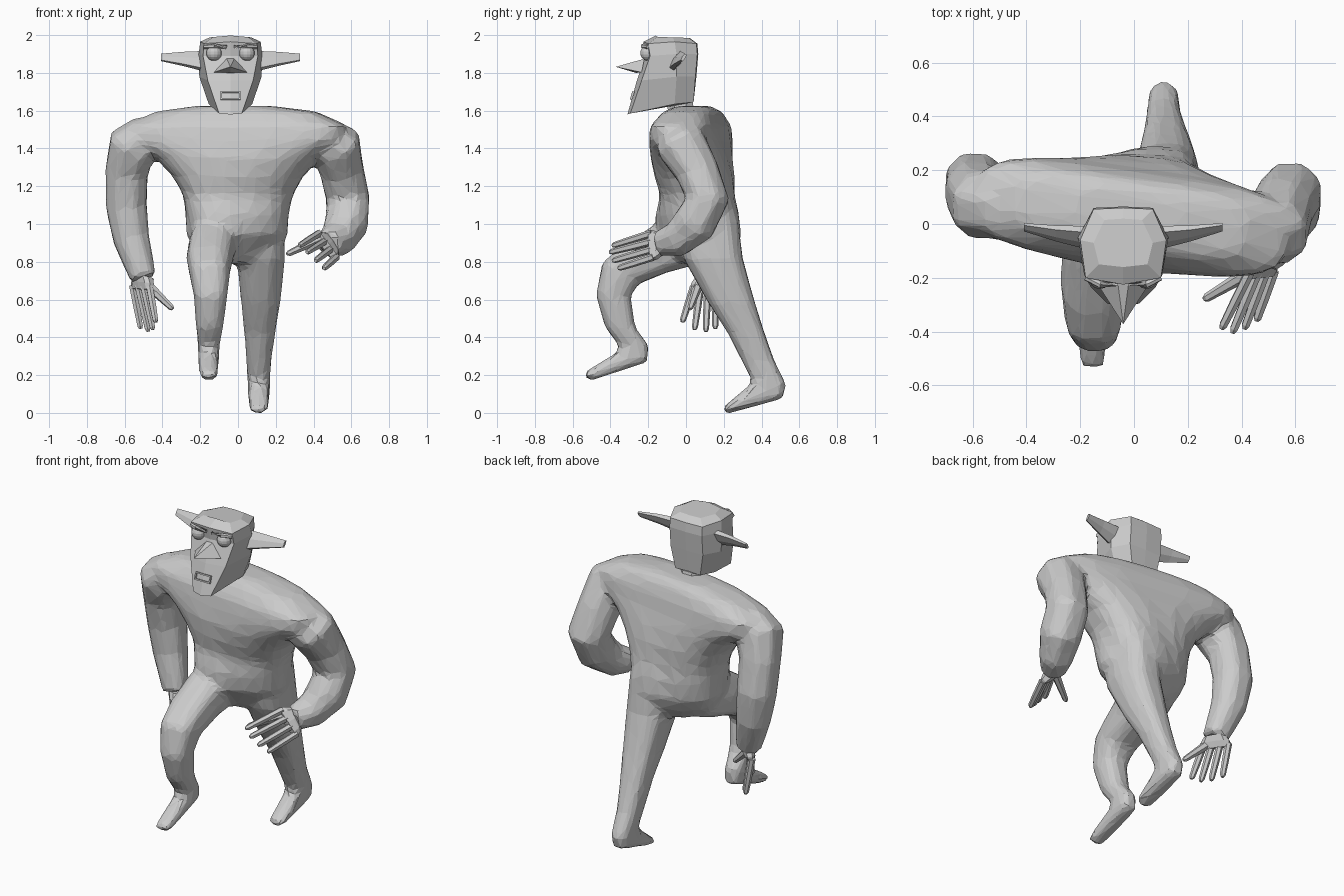
import bpy, bmesh, math
from mathutils import Vector as V

HX = -0.04  # head centre line


def mesh(name, bm):
    bmesh.ops.recalc_face_normals(bm, faces=bm.faces)
    me = bpy.data.meshes.new(name)
    bm.to_mesh(me)
    bm.free()
    ob = bpy.data.objects.new(name, me)
    bpy.context.collection.objects.link(ob)
    return ob


def skin(name, rings):
    """Bridge a list of equal point rings and cap both ends."""
    bm = bmesh.new()
    vs = [[bm.verts.new(p) for p in r] for r in rings]
    n = len(vs[0])
    for a, b in zip(vs, vs[1:]):
        for i in range(n):
            bm.faces.new((a[i], a[(i + 1) % n], b[(i + 1) % n], b[i]))
    bm.faces.new(vs[0])
    bm.faces.new(vs[-1])
    return mesh(name, bm)


def ring(c, u, v, n=10, p=0.8):
    """Superellipse ring around c with half axes u and v."""
    f = lambda t: math.copysign(abs(t) ** p, t)
    return [V(c) + V(u) * f(math.cos(a)) + V(v) * f(math.sin(a))
            for a in (2 * math.pi * (i + 0.5) / n for i in range(n))]


def tube(name, pts, n=8):
    """Tube through (x, y, z, radius) points."""
    P = [V(p[:3]) for p in pts]
    rings = []
    for i, p in enumerate(P):
        t = (P[min(i + 1, len(P) - 1)] - P[max(i - 1, 0)]).normalized()
        v = t.cross(V((1, 0, 0))).normalized()
        u = v.cross(t)
        rings.append(ring(p, u * pts[i][3], v * pts[i][3], n, 0.9))
    return skin(name, rings)


def box(name, c, s, tilt=0):
    bm = bmesh.new()
    bmesh.ops.create_cube(bm, size=1)
    bmesh.ops.scale(bm, vec=s, verts=bm.verts)
    ob = mesh(name, bm)
    ob.location = c
    ob.rotation_euler.x = tilt
    return ob


# Torso: horizontal sections (x, y, z, half width, half depth, yaw, squareness)
torso = [(-.02, .04, 1.625, .2, .085, -6, .7), (-.01, .035, 1.595, .43, .13, -8, .6),
         (-.01, .025, 1.52, .59, .17, -8, .5), (-.01, .025, 1.44, .575, .185, -8, .55),
         (0, .03, 1.35, .44, .205, -7, .7), (0, .045, 1.25, .345, .21, -4, .75),
         (0, .06, 1.15, .293, .2, 1, .75), (-.005, .06, 1.05, .273, .215, 10, .75),
         (-.005, .065, .95, .268, .21, 18, .75), (-.005, .08, .87, .235, .16, 20, .75),
         (0, .08, .79, .1, .1, 18, .8)]
rings = []
for x, y, z, w, d, a, p in torso:
    c, s = math.cos(math.radians(a)), math.sin(math.radians(a))
    rings.append(ring((x, y, z), (w * c, w * s, 0), (-d * s, d * c, 0), 20, p))
body = [skin("body", rings)]

# Legs: sections spanning front and back edge (x, yf, zf, yb, zb, half width)
legs = {
    "front_leg": [(-.12, -.07, 1.07, .12, .8, .12), (-.135, -.185, .99, .02, .77, .132),
                  (-.15, -.335, .89, -.1, .74, .125),
                  (-.15, -.445, .8, -.25, .68, .11), (-.145, -.48, .62, -.29, .62, .09),
                  (-.15, -.43, .45, -.265, .45, .073), (-.155, -.355, .35, -.195, .36, .058),
                  (-.155, -.37, .32, -.195, .27, .058), (-.155, -.51, .235, -.49, .172, .053),
                  (-.155, -.54, .21, -.535, .178, .045)],
    "back_leg": [(.12, -.06, 1.0, .28, 1.04, .125), (.122, -.02, .82, .305, .82, .13),
                 (.12, .115, .58, .365, .6, .106), (.115, .22, .42, .42, .42, .083),
                 (.11, .29, .28, .47, .28, .068), (.11, .345, .17, .535, .15, .06),
                 (.11, .33, .147, .52, .076, .06), (.11, .23, .06, .24, -.002, .055),
                 (.11, .195, .035, .2, -.002, .047)]}
for name, secs in legs.items():
    body.append(skin(name, [ring((x, (yf + yb) / 2, (zf + zb) / 2),
                                 (0, (yf - yb) / 2, (zf - zb) / 2), (w, 0, 0), 10, .75)
                            for x, yf, zf, yb, zb, w in secs]))

# Arms
body.append(tube("left_arm", [(.43, -.04, 1.46, .12), (.525, -.02, 1.41, .14),
                              (.55, .06, 1.28, .122), (.583, .115, 1.13, .122),
                              (.575, .045, 1.0, .122), (.53, -.045, .92, .1),
                              (.475, -.14, .895, .076)]))
body.append(tube("right_arm", [(-.47, .06, 1.47, .12), (-.56, .075, 1.41, .14),
                               (-.59, .12, 1.28, .12), (-.592, .155, 1.1, .116),
                               (-.565, .15, .92, .102), (-.5, .105, .71, .074)]))

# Merge torso, legs and arms into one continuous faceted skin
bm = bmesh.new()
for ob in body:
    bm.from_mesh(ob.data)
for ob in body[1:]:
    bpy.data.objects.remove(ob)
bm.to_mesh(body[0].data)
bm.free()
m = body[0].modifiers.new("merge", 'REMESH')
m.mode, m.voxel_size = 'VOXEL', .016
m = body[0].modifiers.new("soften", 'SMOOTH')
m.factor, m.iterations = .5, 14
m = body[0].modifiers.new("facet", 'DECIMATE')
m.ratio = .06


# Hands: palm from wrist to knuckle line, then fingers and thumb
def hand(side, wrist, k0, k1, tips, thumb):
    w, a, b = V(wrist), V(k0), V(k1)
    mid, u = (a + b) / 2, (a - b) / 2
    n = u.cross(mid - w).normalized()
    skin(side + "_palm", [ring(w, u * .85, n * .045), ring((w + mid) / 2, u * 1.15, n * .035),
                          ring(mid, u * 1.2, n * .02)])
    for i, t in enumerate(tips):
        k = a.lerp(b, i / 3)
        t = V(t)
        tube(f"{side}_finger_{i}", [(*k.lerp(t, f), r) for f, r in
                                    ((-.1, .02), (.5, .019), (.93, .016), (1, .009))], 6)
    t = V(thumb)
    base = w.lerp(a, .6)
    tube(side + "_thumb", [(*base.lerp(t, f), r) for f, r in
                           ((0, .026), (.5, .021), (.94, .016), (1, .009))], 6)


hand("left", (.475, -.13, .895), (.42, -.2, .945), (.515, -.19, .82),
     [(.325, -.39, .885), (.365, -.405, .85), (.41, -.39, .805), (.455, -.36, .765)],
     (.26, -.28, .84))
hand("right", (-.5, .11, .72), (-.465, .035, .65), (-.555, .155, .655),
     [(-.435, -.02, .48), (-.45, .045, .44), (-.475, .105, .43), (-.515, .155, .445)],
     (-.345, .02, .55))

# Neck
tube("neck", [(-.03, -.02, 1.57, .075), (-.04, -.045, 1.7, .07)])

# Head: half outlines from back to front, mirrored
half = [[(0, .04, 1.65), (.085, .04, 1.645), (.115, -.06, 1.635), (.06, -.295, 1.585), (0, -.31, 1.58)],
        [(0, .055, 1.78), (.11, .05, 1.78), (.165, -.05, 1.78), (.12, -.235, 1.76), (0, -.26, 1.76)],
        [(0, .065, 1.9), (.11, .06, 1.9), (.168, -.05, 1.9), (.145, -.19, 1.89), (0, -.215, 1.89)],
        [(0, .06, 1.955), (.11, .055, 1.955), (.16, -.06, 1.965), (.14, -.2, 1.955), (0, -.225, 1.965)],
        [(0, .02, 1.985), (.07, .015, 1.985), (.11, -.07, 1.988), (.09, -.15, 1.99), (0, -.16, 1.998)]]
skin("head", [[V((HX + x, y, z)) for x, y, z in h] +
              [V((HX - x, y, z)) for x, y, z in h[-2:0:-1]] for h in half])

# Ears, eyes and brows
for s, side in ((-1, "right"), (1, "left")):
    ear = [(.14, -.05, 1.862, 1.15), (.25, -.035, 1.874, .8), (.368, -.012, 1.882, .42)]
    skin(side + "_ear", [ring((HX + s * x, y, z), (0, .03 * k, .045 * k),
                              (0, .018 * k, -.012 * k), 6) for x, y, z, k in ear])
    bm = bmesh.new()
    bmesh.ops.create_uvsphere(bm, u_segments=14, v_segments=9, radius=.042)
    eye = mesh(side + "_eye", bm)
    eye.location = (HX + s * .087, -.2, 1.905)
    tube(side + "_brow", [(HX + s * .02, -.222, 1.937, .01), (HX + s * .085, -.225, 1.942, .014),
                          (HX + s * .14, -.2, 1.937, .01)], 6)

# Nose: broad flat pyramid with a slim bridge
bm = bmesh.new()
for x, y, z in ((-.088, -.235, 1.803), (.088, -.235, 1.803), (0, -.265, 1.8), (-.02, -.22, 1.875),
                (.02, -.22, 1.875), (0, -.372, 1.832)):
    bm.verts.new((HX + x, y, z))
bmesh.ops.convex_hull(bm, input=bm.verts)
mesh("nose", bm)

# Mouth: four thin rim bars on the sloping face
for s, side in ((-1, "lower"), (1, "upper")):
    box(side + "_lip", (HX, -.285 + s * .006, 1.68 + s * .018), (.105, .012, .008), -.3)
    box("mouth_corner", (HX + s * .049, -.285, 1.68), (.008, .012, .04), -.3)
